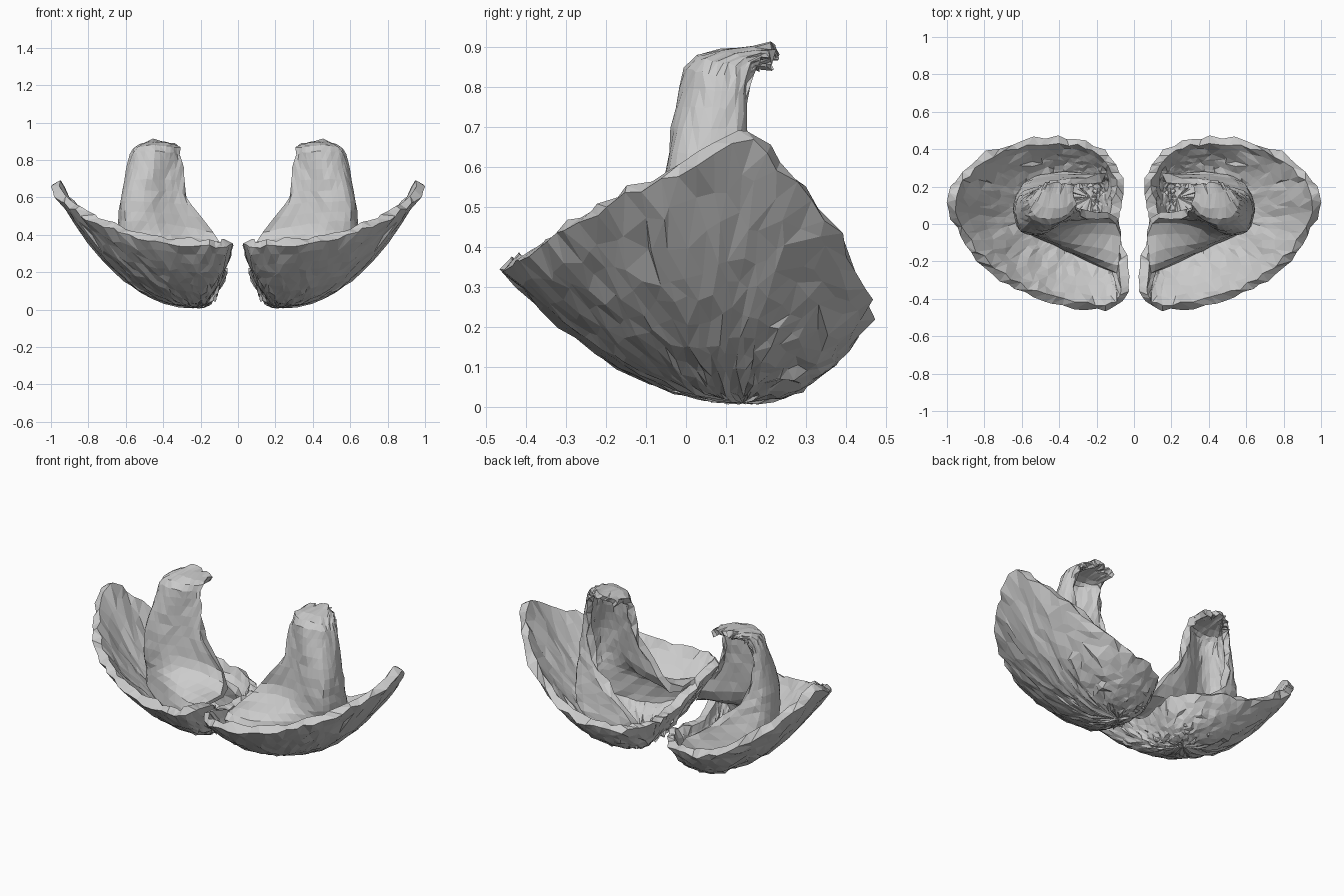
import bpy, bmesh, random
from mathutils import Vector

if "Cube" in bpy.data.objects:
    bpy.data.objects.remove(bpy.data.objects["Cube"])
random.seed(4)


def spline(pts, t, closed):
    """Catmull-Rom point at parameter t (in control-point units)."""
    n = len(pts)
    t = t % n if closed else t
    i = min(int(t), n - 1 if closed else n - 2)
    f = t - i
    if closed:
        p = [Vector(pts[(i + k) % n]) for k in (-1, 0, 1, 2)]
    else:
        p = [Vector(pts[max(0, min(n - 1, i + k))]) for k in (-1, 0, 1, 2)]
    a, b, c, d = p
    return 0.5 * (2 * b + (c - a) * f + (2 * a - 5 * b + 4 * c - d) * f ** 2
                  + (3 * b - a - 3 * c + d) * f ** 3)


def jitter(p, a):
    return Vector(c + random.uniform(-a, a) for c in p)


def finish(name, verts, faces, thick, up, rough, edge_rough):
    """Thick, flat-shaded, chipped-looking sheet mirrored across x = 0."""
    bm = bmesh.new()
    vs = [bm.verts.new(v) for v in verts]
    for f in faces:
        bm.faces.new([vs[i] for i in f])
    bmesh.ops.recalc_face_normals(bm, faces=bm.faces)
    bm.normal_update()
    if sum(f.normal.dot(up) * f.calc_area() for f in bm.faces) < 0:
        bmesh.ops.reverse_faces(bm, faces=bm.faces)
        bm.normal_update()
    # second skin, and a rim joining the two skins
    twin = {v: bm.verts.new(v.co + v.normal * thick) for v in vs}
    border = [e for e in bm.edges if e.is_boundary]
    for f in list(bm.faces):
        bm.faces.new([twin[v] for v in f.verts])
    rim_verts = set()
    for e in border:
        a, b = e.verts
        bm.faces.new((a, b, twin[b], twin[a]))
        rim_verts |= {a, b, twin[a], twin[b]}
    bmesh.ops.triangulate(bm, faces=bm.faces)
    for v in bm.verts:
        v.co = jitter(v.co, edge_rough if v in rim_verts else rough)
        v.co.z = max(v.co.z, 0)
        v.co.x = max(v.co.x, .015)
    bmesh.ops.recalc_face_normals(bm, faces=bm.faces)
    me = bpy.data.meshes.new(name)
    bm.to_mesh(me)
    bm.free()
    ob = bpy.data.objects.new(name, me)
    bpy.context.collection.objects.link(ob)
    ob.modifiers.new("mirror", 'MIRROR').use_mirror_merge = False


# Bowl shell: rim control points (x, y, z)
rim = [(.07, .12, .2), (.06, .24, .21), (.13, .37, .2), (.26, .445, .21),
       (.42, .465, .23), (.6, .445, .31), (.8, .375, .44), (.93, .26, .57),
       (.99, .15, .665), (.965, .01, .6), (.885, -.13, .54), (.785, -.25, .48),
       (.65, -.34, .42), (.5, -.405, .37), (.34, -.445, .35), (.17, -.46, .34),
       (.06, -.425, .34), (.03, -.33, .35), (.035, -.2, .31), (.07, -.1, .24),
       (.085, .02, .2)]
SEG, RINGS = 64, 12
centre = Vector((.23, .14, .01))
verts, faces = [centre], []
for r in range(1, RINGS + 1):
    for i in range(SEG):
        s = .14 + .86 * (r - 1) / (RINGS - 1)
        t = i + .5 * (RINGS - r)
        if r < RINGS:
            s += random.uniform(-.02, .02)
            t += random.uniform(-.35, .35)
        e = spline(rim, t * len(rim) / SEG, True)
        power = 3 if e.x < .15 and e.y > -.15 else 2
        if e.y > .3 and e.x < .7:
            power = 2.4
        elif e.x > .9:
            power = 2.1
        p = centre.lerp(e, s)
        p.z = centre.z + (e.z - centre.z) * s ** power
        verts.append(p)
for i in range(SEG):
    j = (i + 1) % SEG
    faces.append((0, 1 + i, 1 + j))
    for r in range(RINGS - 1):
        a, b = 1 + r * SEG, 1 + (r + 1) * SEG
        faces.append((a + i, b + i, b + j, a + j))
finish("bowl_shell", verts, faces, .045, Vector((0, 0, 1)), .006, .012)

# Curled inner wall: rows from bowl floor up over a shelf to the hooked top
rows = [
    [(.07, -.28, .27), (.2, -.23, .15), (.4, -.13, .14), (.58, -.04, .2),
     (.64, .08, .24), (.52, .26, .17), (.14, .26, .06)],
    [(.08, -.23, .32), (.23, -.175, .29), (.42, -.1, .31), (.59, -.03, .32),
     (.645, .08, .34), (.56, .23, .28), (.18, .26, .2)],
    [(.09, .01, .36), (.27, .0, .39), (.45, -.055, .42), (.6, -.04, .43),
     (.64, .08, .44), (.59, .18, .43), (.4, .23, .37)],
    [(.25, .03, .56), (.35, .01, .57), (.49, -.05, .58), (.6, -.03, .58),
     (.63, .07, .58), (.6, .15, .57), (.52, .175, .53)],
    [(.30, .06, .75), (.37, .02, .75), (.47, -.025, .75), (.56, .01, .75),
     (.595, .07, .75), (.59, .13, .74), (.56, .155, .72)],
    [(.31, .1, .86), (.37, .04, .875), (.46, .025, .88), (.53, .05, .87),
     (.56, .1, .86), (.56, .14, .85), (.54, .165, .83)],
    [(.32, .21, .87), (.36, .21, .89), (.42, .22, .905), (.46, .22, .905),
     (.49, .215, .89), (.51, .2, .87), (.52, .18, .85)],
]
NU, NV = 20, 18
grid = []
for v in range(NV + 1):
    tv = v * (len(rows) - 1) / NV
    ctrl = [spline([row[k] for row in rows], tv, False) for k in range(7)]
    for u in range(NU + 1):
        grid.append(spline(ctrl, u * 6 / NU, False))
W = NU + 1
faces = [(v * W + u, v * W + u + 1, (v + 1) * W + u + 1, (v + 1) * W + u)
         for v in range(NV) for u in range(NU)]
finish("curled_inner_wall", grid, faces, .035, Vector((-.3, 1, 0)), .004, .012)
